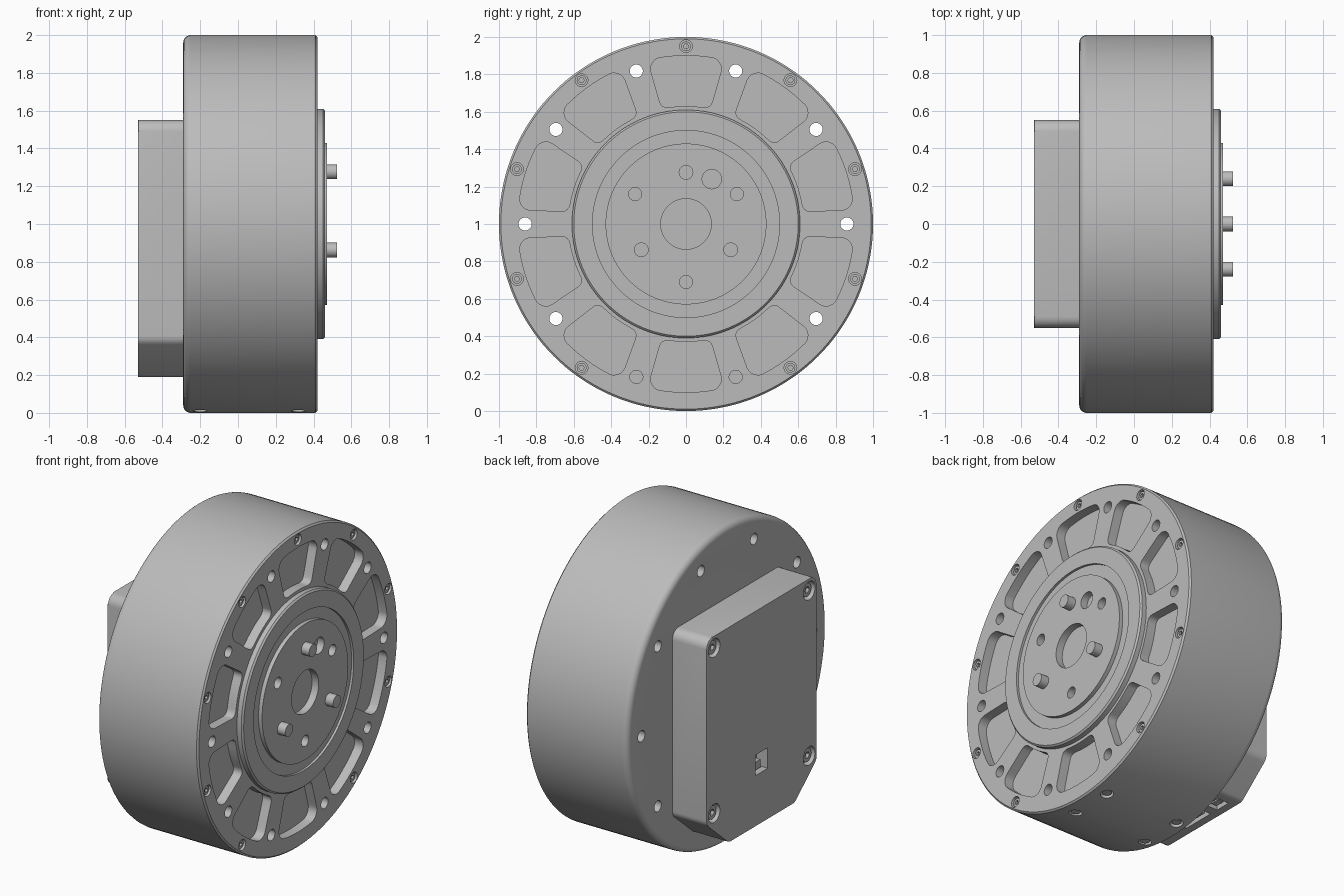
import bpy, bmesh, math
from mathutils import Vector, Matrix

cube = bpy.data.objects.get("Cube")
if cube:
    bpy.data.objects.remove(cube, do_unlink=True)

metal = bpy.data.materials.new("grey_metal")
metal.use_nodes = True
GREY = (0.5, 0.5, 0.5, 1)
metal.diffuse_color = GREY
metal.node_tree.nodes["Principled BSDF"].inputs["Base Color"].default_value = GREY

# Outlines are drawn in the (y, z) plane and pushed along x; AXIS is the motor axis height
AXIS = 1.0


def circle(y, z, r, n=28):
    return [(y + r * math.cos(2 * math.pi * i / n), z + r * math.sin(2 * math.pi * i / n))
            for i in range(n)]


def polar(deg, r):
    a = math.radians(deg)
    return r * math.cos(a), AXIS + r * math.sin(a)


def rounded(corners, radius, n=6):
    """Polygon with each corner replaced by a tangent arc."""
    out = []
    for i, c in enumerate(corners):
        c = Vector(c)
        a = (Vector(corners[i - 1]) - c).normalized()
        b = (Vector(corners[(i + 1) % len(corners)]) - c).normalized()
        half = a.angle(b) / 2
        centre = c + (a + b).normalized() * radius / math.sin(half)
        start = c + a * radius / math.tan(half) - centre
        end = c + b * radius / math.tan(half) - centre
        sweep = start.angle_signed(end)
        for k in range(n + 1):
            v = start.copy()
            v.rotate(Matrix.Rotation(-sweep * k / n, 2))
            out.append(tuple(centre + v))
    return out


def prism(bm, outline, x0, x1):
    rings = [[bm.verts.new((x, y, z)) for y, z in outline] for x in (x0, x1)]
    bm.faces.new(rings[0])
    bm.faces.new(rings[1][::-1])
    for i in range(len(outline)):
        bm.faces.new((rings[0][i - 1], rings[0][i], rings[1][i], rings[1][i - 1]))


def upright(bm, outline, z0, z1):
    """Prism whose outline is (x, y), pushed along z."""
    old = set(bm.verts)
    prism(bm, outline, z0, z1)
    for v in bm.verts:
        if v not in old:
            v.co = (v.co.y, v.co.z, v.co.x)


def finish(bm, name):
    bmesh.ops.recalc_face_normals(bm, faces=bm.faces)
    mesh = bpy.data.meshes.new(name)
    bm.to_mesh(mesh)
    bm.free()
    mesh.materials.append(metal)
    obj = bpy.data.objects.new(name, mesh)
    bpy.context.collection.objects.link(obj)
    return obj


def smooth(obj):
    bpy.ops.object.select_all(action='DESELECT')
    obj.select_set(True)
    bpy.context.view_layer.objects.active = obj
    bpy.ops.object.shade_smooth_by_angle(angle=math.radians(30))


def carve(obj, cutter_bm):
    cutter = finish(cutter_bm, "cutter")
    cutter.hide_render = True
    mod = obj.modifiers.new("cut", 'BOOLEAN')
    mod.operation, mod.solver, mod.object = 'DIFFERENCE', 'EXACT', cutter
    bpy.context.view_layer.objects.active = obj
    bpy.ops.object.modifier_apply(modifier=mod.name)
    bpy.data.objects.remove(cutter, do_unlink=True)


def lathe(profile, name, n=144):
    bm = bmesh.new()
    rings = [[bm.verts.new((x, y, z)) for y, z in circle(0, AXIS, r, n)] for x, r in profile]
    bm.faces.new(rings[0])
    bm.faces.new(rings[-1])
    for a, b in zip(rings, rings[1:]):
        for i in range(n):
            bm.faces.new((a[i - 1], a[i], b[i], b[i - 1]))
    return finish(bm, name)


# Drum housing: rounded back edge, small chamfer at the front
back_edge = [(-0.25 - 0.04 * math.cos(t * math.pi / 12), 0.96 + 0.04 * math.sin(t * math.pi / 12))
             for t in range(7)]
drum = lathe(back_edge + [(0.41, 1), (0.42, 0.99)], "drum_housing")

cuts = bmesh.new()
corners = [(-0.205, 0.90), (-0.07, 0.90), (0.07, 0.90), (0.205, 0.90),
           (0.13, 0.63), (0.04, 0.63), (-0.04, 0.63), (-0.13, 0.63)]
shape = []
for i in (0, 3, 4, 7):
    shape.append(corners[i])
shape = rounded(shape, 0.05)
# extra points let the long edges follow the arc
shape = [p for i, q in enumerate(shape)
         for p in [tuple(Vector(shape[i - 1]).lerp(Vector(q), t / 6)) for t in range(1, 7)]
         if p == tuple(q) or (Vector(q) - Vector(shape[i - 1])).length > 0.05]
screw_angles = [18 + 36 * k for k in range(10) if k != 7]
for k in range(10):
    mid = 18 + 36 * k
    pocket = [polar(mid - math.degrees(math.asin(u / r)), r) for u, r in shape]
    prism(cuts, pocket, 0.36, 0.5)
    blind = k in (7, 8)
    prism(cuts, circle(*polar(36 * k, 0.86), 0.035), 0.32 if blind else -0.4, 0.5)
for a in screw_angles:
    prism(cuts, circle(*polar(a, 0.95), 0.034), 0.38, 0.5)
side_screws = [(x, y) for x in (-0.2, 0.32) for y in (-0.14, 0.14)]
for x, y in side_screws:
    upright(cuts, circle(x, y, 0.038), -0.1, 0.05)
carve(drum, cuts)
smooth(drum)

# Socket-head screws in the front rim
bm = bmesh.new()
for a in screw_angles:
    prism(bm, circle(*polar(a, 0.95), 0.026), 0.37, 0.41)
screws = finish(bm, "rim_screws")
cuts = bmesh.new()
for a in screw_angles:
    prism(cuts, circle(*polar(a, 0.95), 0.014, 6), 0.39, 0.5)
carve(screws, cuts)
smooth(screws)

# Screws under the drum
bm = bmesh.new()
for x, y in side_screws:
    upright(bm, circle(x, y, 0.028), 0.018, 0.06)
smooth(finish(bm, "lower_screws"))

# Output hub: outer ring, shallow groove and raised plate
hub = lathe([(0.41, 0.61), (0.45, 0.61), (0.46, 0.60), (0.46, 0.50),
             (0.445, 0.50), (0.445, 0.43), (0.47, 0.43)], "output_hub")
cuts = bmesh.new()
prism(cuts, circle(0, AXIS, 0.135, 64), 0.424, 0.6)
prism(cuts, circle(0.138, 1.24, 0.052), 0.424, 0.6)
for y, z in ((-0.272, 1.16), (0.272, 1.16), (0, 0.69)):
    prism(cuts, circle(y, z, 0.035), 0.424, 0.6)
carve(hub, cuts)
smooth(hub)

# Drive pins
bm = bmesh.new()
for deg in (90, 210, 330):
    prism(bm, circle(*polar(deg, 0.276), 0.039), 0.45, 0.525)
smooth(finish(bm, "drive_pins"))

# Electronics box on the back, lower corners cut off
outline = rounded([(-0.55, 1.55), (0.55, 1.55), (0.55, 0.38), (0.33, 0.19),
                   (-0.33, 0.19), (-0.55, 0.38)], 0.06)
bm = bmesh.new()
prism(bm, outline, -0.53, -0.28)
rim = [e for e in bm.edges if all(v.co.x < -0.52 for v in e.verts)]
bmesh.ops.bevel(bm, geom=rim, offset=0.01, segments=2, affect='EDGES', profile=0.5)
box = finish(bm, "electronics_box")
cuts = bmesh.new()
box_screws = [(y, z) for y in (-0.475, 0.475) for z in (0.43, 1.475)]
for y, z in box_screws:
    prism(cuts, circle(y, z, 0.058), -0.6, -0.49)
port = [(-0.06, 0.51), (0.06, 0.51), (0.06, 0.64), (-0.06, 0.64)]
prism(cuts, port, -0.6, -0.45)
for y, w in ((0, 0.11), (0.22, 0.05)):
    upright(cuts, [(-0.48, y - w), (-0.40, y - w), (-0.40, y + w), (-0.48, y + w)], 0.1, 0.23)
carve(box, cuts)
smooth(box)

# Box screws with hexagonal sockets
bm = bmesh.new()
for y, z in box_screws:
    prism(bm, circle(y, z, 0.042), -0.515, -0.48)
heads = finish(bm, "box_screws")
cuts = bmesh.new()
for y, z in box_screws:
    prism(cuts, circle(y, z, 0.022, 6), -0.6, -0.495)
carve(heads, cuts)
smooth(heads)

# Connectors inside the box openings
bm = bmesh.new()
prism(bm, [(-0.03, 0.52), (0.05, 0.52), (0.05, 0.57), (-0.03, 0.57)], -0.50, -0.44)
for y, w in ((0, 0.08), (0.22, 0.03)):
    upright(bm, [(-0.46, y - w), (-0.42, y - w), (-0.42, y + w), (-0.46, y + w)], 0.2, 0.24)
smooth(finish(bm, "connectors"))
